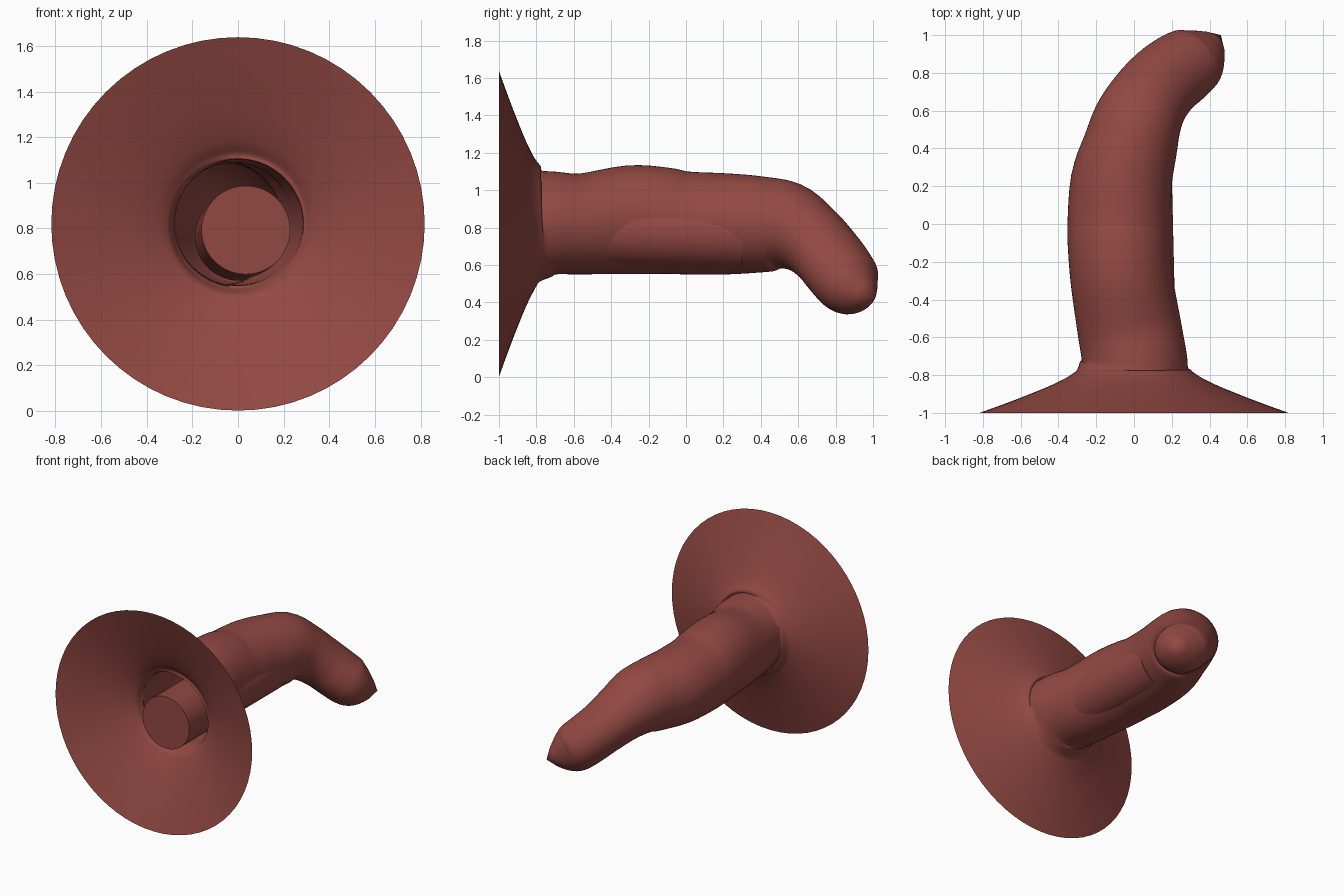
import bpy, bmesh, math
from mathutils import Vector

if "Cube" in bpy.data.objects:
    bpy.data.objects.remove(bpy.data.objects["Cube"])

SIDES = 64
mat = bpy.data.materials.new("brick red")
mat.diffuse_color = (0.29, 0.066, 0.055, 1)
mat.use_nodes = True
mat.node_tree.nodes["Principled BSDF"].inputs["Base Color"].default_value = mat.diffuse_color


def loft(name, sections, tip=None, cap_start=False, cap_end=False, angle=40):
    """Skin elliptical rings (x, y, z, half width, half height) along their path."""
    bm = bmesh.new()
    pts = [Vector(s[:3]) for s in sections]
    path = pts + ([Vector(tip)] if tip else [])
    rings = []
    for i, s in enumerate(sections):
        t = (path[min(i + 1, len(path) - 1)] - path[max(i - 1, 0)]).normalized()
        if i == 0:
            t = Vector((0, 1, 0))
        side = t.cross(Vector((0, 0, 1))).normalized()
        up = side.cross(t)
        ring = []
        for k in range(SIDES):
            a = 2 * math.pi * k / SIDES
            ring.append(bm.verts.new(pts[i] + side * s[3] * math.cos(a) + up * s[4] * math.sin(a)))
        rings.append(ring)
    for r, q in zip(rings, rings[1:]):
        for k in range(SIDES):
            n = (k + 1) % SIDES
            bm.faces.new((r[k], r[n], q[n], q[k]))
    if tip:
        apex = bm.verts.new(tip)
        for k in range(SIDES):
            bm.faces.new((rings[-1][k], rings[-1][(k + 1) % SIDES], apex))
    if cap_start:
        bm.faces.new(rings[0])
    if cap_end:
        bm.faces.new(rings[-1])
    bmesh.ops.recalc_face_normals(bm, faces=bm.faces)
    me = bpy.data.meshes.new(name)
    bm.to_mesh(me)
    bm.free()
    me.materials.append(mat)
    ob = bpy.data.objects.new(name, me)
    bpy.context.collection.objects.link(ob)
    bpy.ops.object.select_all(action='DESELECT')
    ob.select_set(True)
    bpy.context.view_layer.objects.active = ob
    bpy.ops.object.shade_smooth_by_angle(angle=math.radians(angle))
    return ob


def smooth(keys, steps=4):
    """Catmull-Rom interpolation of the key sections."""
    out = []
    for i in range(len(keys) - 1):
        p0, p1, p2, p3 = (keys[max(i - 1, 0)], keys[i], keys[i + 1],
                          keys[min(i + 2, len(keys) - 1)])
        for j in range(steps):
            t = j / steps
            out.append(tuple(0.5 * (2 * b + (c - a) * t + (2 * a - 5 * b + 4 * c - d) * t * t
                                    + (3 * b - a - 3 * c + d) * t ** 3)
                             for a, b, c, d in zip(p0, p1, p2, p3)))
    return out + [keys[-1]]


# open flared base running into the hollow bent tube
flare = [(-1.0, 0.818), (-0.95, 0.68), (-0.9, 0.55), (-0.85, 0.43), (-0.8, 0.335), (-0.76, 0.293)]
keys = [(0, y, 0.82, r, r) for y, r in flare] + [
    (0, -0.7, 0.824, 0.278, 0.275),
    (-0.025, -0.55, 0.82, 0.275, 0.27),
    (-0.065, -0.3, 0.842, 0.27, 0.291),
    (-0.078, -0.12, 0.837, 0.272, 0.285),
    (-0.08, 0.0, 0.825, 0.272, 0.275),
    (-0.067, 0.22, 0.82, 0.268, 0.27),
    (-0.022, 0.4, 0.817, 0.25, 0.257),
    (0.018, 0.54, 0.806, 0.235, 0.238),
    (0.08, 0.66, 0.742, 0.215, 0.2),
    (0.16, 0.755, 0.652, 0.205, 0.18),
    (0.25, 0.825, 0.56, 0.198, 0.175),
    (0.325, 0.875, 0.495, 0.178, 0.168),
    (0.38, 0.922, 0.46, 0.132, 0.13),
    (0.425, 0.965, 0.437, 0.072, 0.07)]
loft("flared_tube", smooth(keys), tip=(0.46, 1.0, 0.42), angle=60)

# solid rod inside the tube, its flat end showing in the opening
loft("inner_rod", [(0.034, -0.905, 0.793, 0.194, 0.194),
                   (0.005, 0.3, 0.765, 0.194, 0.194)], cap_start=True, cap_end=True)
